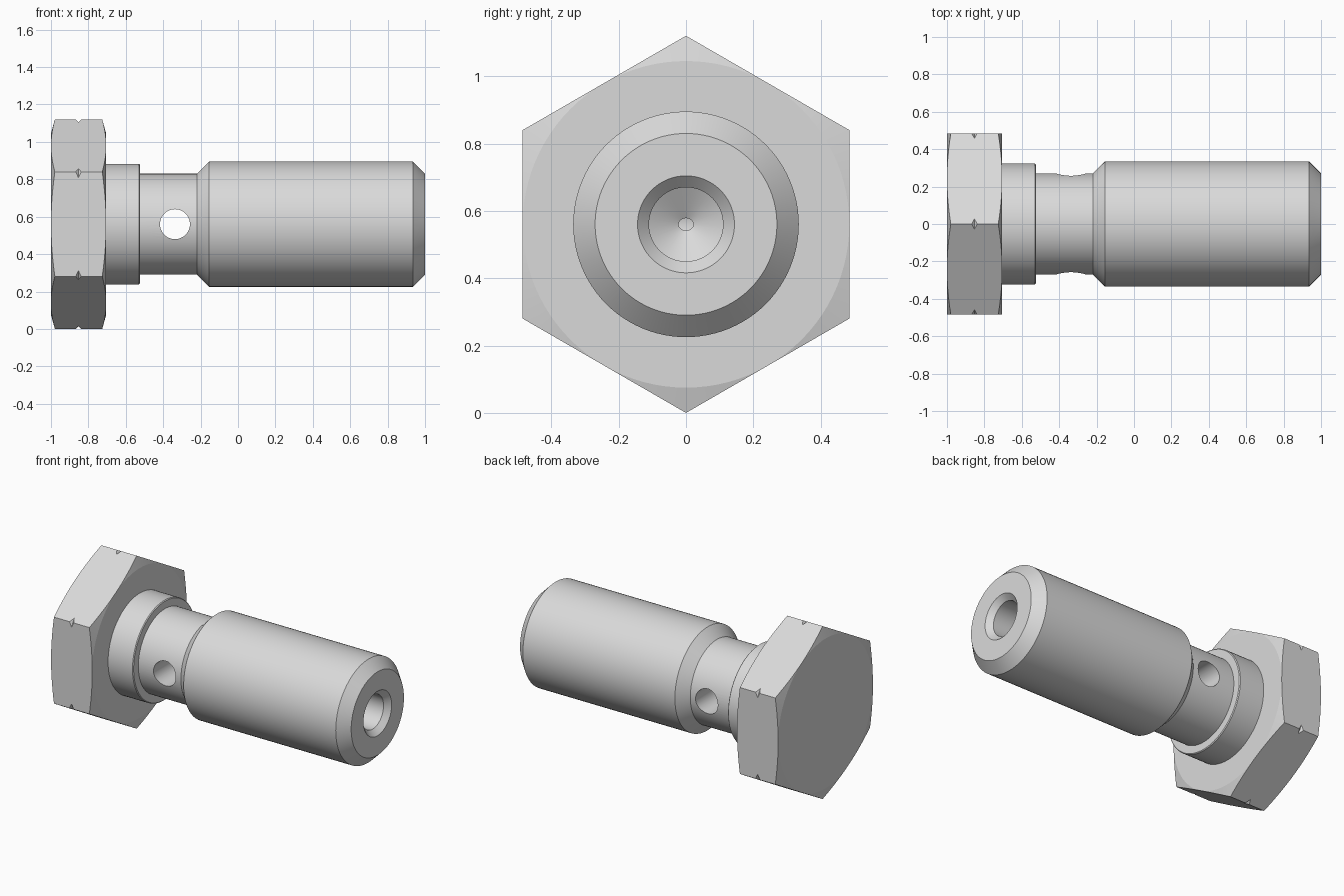
import bpy, bmesh, math
from mathutils import Matrix, Vector

AXIS_Z = 0.56      # height of the bolt's axis
HEX_R = 0.56       # corner radius of the hexagon
SEGMENTS = 96

default_cube = bpy.data.objects.get("Cube")
if default_cube:
    bpy.data.objects.remove(default_cube, do_unlink=True)

steel = bpy.data.materials.new("grey steel")
steel.use_nodes = True
steel.diffuse_color = (0.7, 0.7, 0.7, 1)
steel.node_tree.nodes["Principled BSDF"].inputs["Base Color"].default_value = (0.7, 0.7, 0.7, 1)


def make_object(name, bm):
    bmesh.ops.recalc_face_normals(bm, faces=bm.faces)
    mesh = bpy.data.meshes.new(name)
    bm.to_mesh(mesh)
    bm.free()
    mesh.materials.append(steel)
    obj = bpy.data.objects.new(name, mesh)
    bpy.context.collection.objects.link(obj)
    return obj


def lathe(name, profile):
    """Turn (x, radius) points around the bolt's axis."""
    bm = bmesh.new()
    verts = [bm.verts.new((x, 0, AXIS_Z + r)) for x, r in profile]
    edges = [bm.edges.new(pair) for pair in zip(verts, verts[1:])]
    bmesh.ops.spin(bm, geom=verts + edges, cent=(0, 0, AXIS_Z), axis=(1, 0, 0),
                   angle=math.tau, steps=SEGMENTS, use_merge=True)
    bmesh.ops.remove_doubles(bm, verts=bm.verts, dist=1e-5)
    return make_object(name, bm)


def prism(name, sides, radius, length, centre, rotation):
    bm = bmesh.new()
    bmesh.ops.create_cone(bm, cap_ends=True, segments=sides, radius1=radius, radius2=radius,
                          depth=length, matrix=Matrix.Translation(Vector(centre)) @ rotation)
    return make_object(name, bm)


def cut(obj, tool, operation):
    """Apply a boolean, then drop the tool."""
    mod = obj.modifiers.new("cut", "BOOLEAN")
    mod.operation, mod.object, mod.solver = operation, tool, "EXACT"
    bpy.context.view_layer.objects.active = obj
    bpy.ops.object.modifier_apply(modifier=mod.name)
    bpy.data.objects.remove(tool, do_unlink=True)


def smooth(obj, degrees):
    bpy.ops.object.select_all(action="DESELECT")
    obj.select_set(True)
    bpy.context.view_layer.objects.active = obj
    bpy.ops.object.shade_smooth_by_angle(angle=math.radians(degrees))


# Hexagonal head, corners up and down, chamfered at both ends and nicked halfway
corner_up = Matrix.Rotation(math.pi / 2, 4, "Y") @ Matrix.Rotation(math.pi / 6, 4, "Z")
head = prism("hex_head", 6, HEX_R, 0.295, (-0.8525, 0, AXIS_Z), corner_up)
envelope = lathe("head_envelope", [
    (-1.01, 0), (-1.01, 0.449), (-0.975, 0.575), (-0.883, 0.575), (-0.853, 0.545),
    (-0.823, 0.575), (-0.73, 0.575), (-0.695, 0.449), (-0.695, 0)])
cut(head, envelope, "INTERSECT")
smooth(head, 10)

# Collar, neck and shank with a countersunk, cone-bottomed bore
shank = lathe("shank", [
    (-0.705, 0), (-0.705, 0.323), (-0.53, 0.323), (-0.525, 0.318), (-0.525, 0.27),
    (-0.22, 0.27), (-0.155, 0.335), (0.935, 0.335), (1, 0.27), (1, 0.144),
    (0.966, 0.11), (-0.205, 0.11), (-0.27, 0)])

# Cross hole through the neck
drill = prism("cross_hole", 64, 0.08, 1, (-0.337, 0, AXIS_Z), Matrix.Rotation(math.pi / 2, 4, "X"))
cut(shank, drill, "DIFFERENCE")
smooth(shank, 25)
